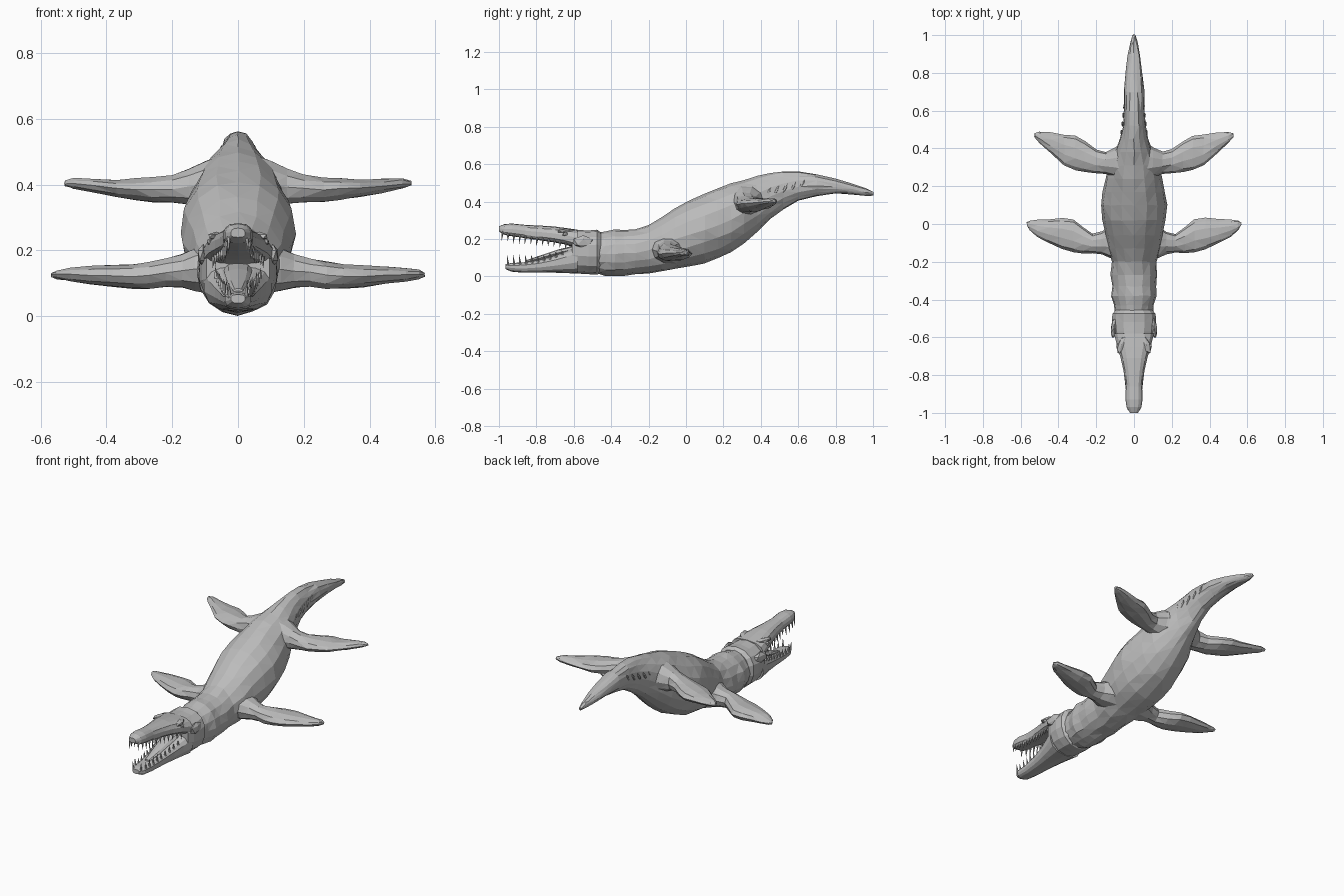
import bpy, bmesh, math, random
from mathutils import Vector

random.seed(4)
hide = bpy.data.materials.new("grey hide")
hide.diffuse_color = (0.5, 0.5, 0.5, 1)


def finish(name, bm):
    bmesh.ops.recalc_face_normals(bm, faces=bm.faces)
    me = bpy.data.meshes.new(name)
    bm.to_mesh(me)
    bm.free()
    me.materials.append(hide)
    ob = bpy.data.objects.new(name, me)
    bpy.context.collection.objects.link(ob)
    return ob


def skin(name, rings, jitter=0.0):
    """Bridge closed rings of points into a capped, triangulated tube."""
    bm = bmesh.new()
    vr = []
    for ring in rings:
        vr.append([bm.verts.new(Vector(p) + Vector(
            [random.uniform(-jitter, jitter) for _ in range(3)])) for p in ring])
    n = len(vr[0])
    for a, b in zip(vr, vr[1:]):
        for i in range(n):
            bm.faces.new((a[i], a[(i + 1) % n], b[(i + 1) % n], b[i]))
    bm.faces.new(vr[0])
    bm.faces.new(vr[-1])
    bmesh.ops.triangulate(bm, faces=bm.faces)
    return finish(name, bm)


def loft_y(name, sections, n=14, power=1.0, widest=0.5, jitter=0.0):
    """Sections are (y, bottom, top, half width); widest = height share of widest line."""
    rings = []
    for y, zb, zt, w in sections:
        zm = zb + (zt - zb) * widest
        ring = []
        for i in range(n):
            a = 2 * math.pi * i / n + math.pi / 2
            c, s = math.cos(a), math.sin(a)
            x = w * math.copysign(abs(c) ** power, c)
            h = (zt - zm) if s > 0 else (zm - zb)
            ring.append((x, y, zm + h * math.copysign(abs(s) ** power, s)))
        rings.append(ring)
    return skin(name, rings, jitter)


# Body from neck to tail tip
loft_y("body", [
    (-0.47, 0.015, 0.235, 0.10), (-0.43, 0.005, 0.242, 0.105), (-0.38, 0.004, 0.25, 0.122),
    (-0.33, 0.006, 0.25, 0.115), (-0.27, 0.01, 0.255, 0.122), (-0.2, 0.015, 0.275, 0.118),
    (-0.13, 0.025, 0.315, 0.14), (-0.06, 0.04, 0.365, 0.15), (0.02, 0.052, 0.41, 0.168),
    (0.1, 0.07, 0.445, 0.175), (0.17, 0.095, 0.47, 0.165), (0.24, 0.13, 0.495, 0.15),
    (0.31, 0.18, 0.515, 0.135), (0.38, 0.24, 0.535, 0.10), (0.45, 0.305, 0.552, 0.075),
    (0.52, 0.36, 0.562, 0.06), (0.6, 0.405, 0.563, 0.055), (0.7, 0.432, 0.548, 0.056),
    (0.8, 0.442, 0.522, 0.046), (0.89, 0.438, 0.496, 0.034), (0.96, 0.432, 0.472, 0.02),
    (1.0, 0.434, 0.452, 0.006)], n=16, widest=0.48, jitter=0.003)

# Skull behind the mouth, with a raised collar at the neck
loft_y("skull", [
    (-0.61, 0.02, 0.25, 0.098), (-0.57, 0.015, 0.248, 0.112), (-0.52, 0.012, 0.246, 0.12),
    (-0.475, 0.01, 0.25, 0.117), (-0.455, 0.02, 0.235, 0.098)], power=0.9, widest=0.55)

# Long upper snout, bulbous at its tip
UPPER = [(-1.0, 0.24, 0.268, 0.022), (-0.97, 0.222, 0.28, 0.04), (-0.93, 0.215, 0.283, 0.046),
         (-0.86, 0.205, 0.276, 0.044), (-0.78, 0.193, 0.272, 0.056), (-0.71, 0.183, 0.268, 0.072),
         (-0.65, 0.172, 0.26, 0.09), (-0.58, 0.15, 0.25, 0.108)]
loft_y("upper_jaw", UPPER, power=0.75, widest=0.35)

# Lower jaw
LOWER = [(-0.965, 0.04, 0.066, 0.022), (-0.935, 0.026, 0.072, 0.04), (-0.87, 0.02, 0.075, 0.045),
         (-0.78, 0.02, 0.09, 0.056), (-0.7, 0.02, 0.113, 0.072), (-0.64, 0.018, 0.137, 0.088),
         (-0.58, 0.015, 0.165, 0.106)]
loft_y("lower_jaw", LOWER, power=0.75, widest=0.6)

# Tongue
loft_y("tongue", [(-0.86, 0.07, 0.085, 0.015), (-0.78, 0.085, 0.112, 0.03),
                  (-0.68, 0.11, 0.145, 0.04), (-0.58, 0.13, 0.17, 0.045)], n=8)


def along(table, y):
    """Interpolate a section table at y."""
    for a, b in zip(table, table[1:]):
        if a[0] <= y <= b[0]:
            t = (y - a[0]) / (b[0] - a[0])
            return [p + (q - p) * t for p, q in zip(a, b)]


def teeth(name, table, start, end, count, up):
    bm = bmesh.new()
    for side in (-1, 1):
        for i in range(count):
            y = start + (end - start) * i / (count - 1)
            _, zb, zt, w = along(table, y)
            size = random.uniform(0.026, 0.042) * (1.15 - 0.55 * i / count)
            base = zt - 0.014 if up else zb + 0.014
            tip = base + (size + 0.014) * (1 if up else -1)
            x, r = side * w * 0.8, 0.0075
            ring = [bm.verts.new((x + r * math.cos(k * math.pi * 0.4),
                                  y + r * math.sin(k * math.pi * 0.4), base)) for k in range(5)]
            top = bm.verts.new((x + side * 0.003, y - 0.006, tip))
            for k in range(5):
                bm.faces.new((ring[k], ring[(k + 1) % 5], top))
            bm.faces.new(ring)
    finish(name, bm)


teeth("upper_teeth", UPPER, -0.98, -0.64, 12, False)
teeth("lower_teeth", LOWER, -0.95, -0.66, 10, True)


def flipper(name, sections, side):
    """Sections are (x, y min, y max, z min, z max)."""
    rings = []
    for x, y0, y1, z0, z1 in sections:
        ring = []
        for k in range(10):
            a = 2 * math.pi * k / 10
            ring.append((side * x, (y0 + y1) / 2 + (y1 - y0) / 2 * math.cos(a),
                         (z0 + z1) / 2 + (z1 - z0) / 2 * math.sin(a)))
        rings.append(ring)
    skin(name, rings, 0.002)


FRONT = [(0.06, -0.2, 0.04, 0.06, 0.24), (0.13, -0.18, -0.01, 0.075, 0.21),
         (0.17, -0.16, -0.04, 0.085, 0.192), (0.22, -0.153, -0.052, 0.088, 0.178),
         (0.27, -0.155, -0.015, 0.083, 0.168), (0.32, -0.15, 0.025, 0.083, 0.16),
         (0.38, -0.132, 0.032, 0.088, 0.157), (0.45, -0.1, 0.025, 0.097, 0.153),
         (0.51, -0.068, 0.022, 0.106, 0.147), (0.55, -0.035, 0.018, 0.113, 0.141),
         (0.567, -0.008, 0.008, 0.12, 0.132)]
REAR = [(0.04, 0.2, 0.45, 0.30, 0.50), (0.1, 0.245, 0.405, 0.325, 0.475),
        (0.15, 0.264, 0.382, 0.338, 0.45), (0.2, 0.267, 0.395, 0.343, 0.432),
        (0.26, 0.275, 0.44, 0.346, 0.425), (0.31, 0.284, 0.468, 0.353, 0.42),
        (0.37, 0.31, 0.474, 0.363, 0.415), (0.44, 0.375, 0.484, 0.375, 0.418),
        (0.5, 0.43, 0.488, 0.387, 0.42), (0.527, 0.46, 0.48, 0.396, 0.412)]

# Flippers, brow ridges and skin folds, mirrored left and right
for side, label in ((-1, "left"), (1, "right")):
    flipper("front_flipper_" + label, FRONT, side)
    flipper("rear_flipper_" + label, REAR, side)
    for part, loc, scale, turn in (
            ("brow", (0.066, -0.64, 0.243), (0.02, 0.055, 0.014), 0.35),
            ("eye", (0.083, -0.645, 0.226), (0.012, 0.018, 0.012), 0.35),
            ("jaw_hinge", (0.106, -0.55, 0.185), (0.018, 0.06, 0.035), 0.1)):
        bm = bmesh.new()
        bmesh.ops.create_icosphere(bm, subdivisions=1, radius=1)
        ob = finish(part + "_" + label, bm)
        ob.location = (side * loc[0], loc[1], loc[2])
        ob.scale = scale
        ob.rotation_euler.z = side * turn
    # Small slanted folds along the tail root
    for i in range(5):
        y = 0.44 + 0.045 * i
        bm = bmesh.new()
        bmesh.ops.create_icosphere(bm, subdivisions=1, radius=1)
        ob = finish("tail_fold_%s_%d" % (label, i), bm)
        ob.location = (side * (0.071 - 0.005 * i), y, 0.45 + 0.011 * i)
        ob.scale = (0.007, 0.008, 0.03)
        ob.rotation_euler.x = -0.5
